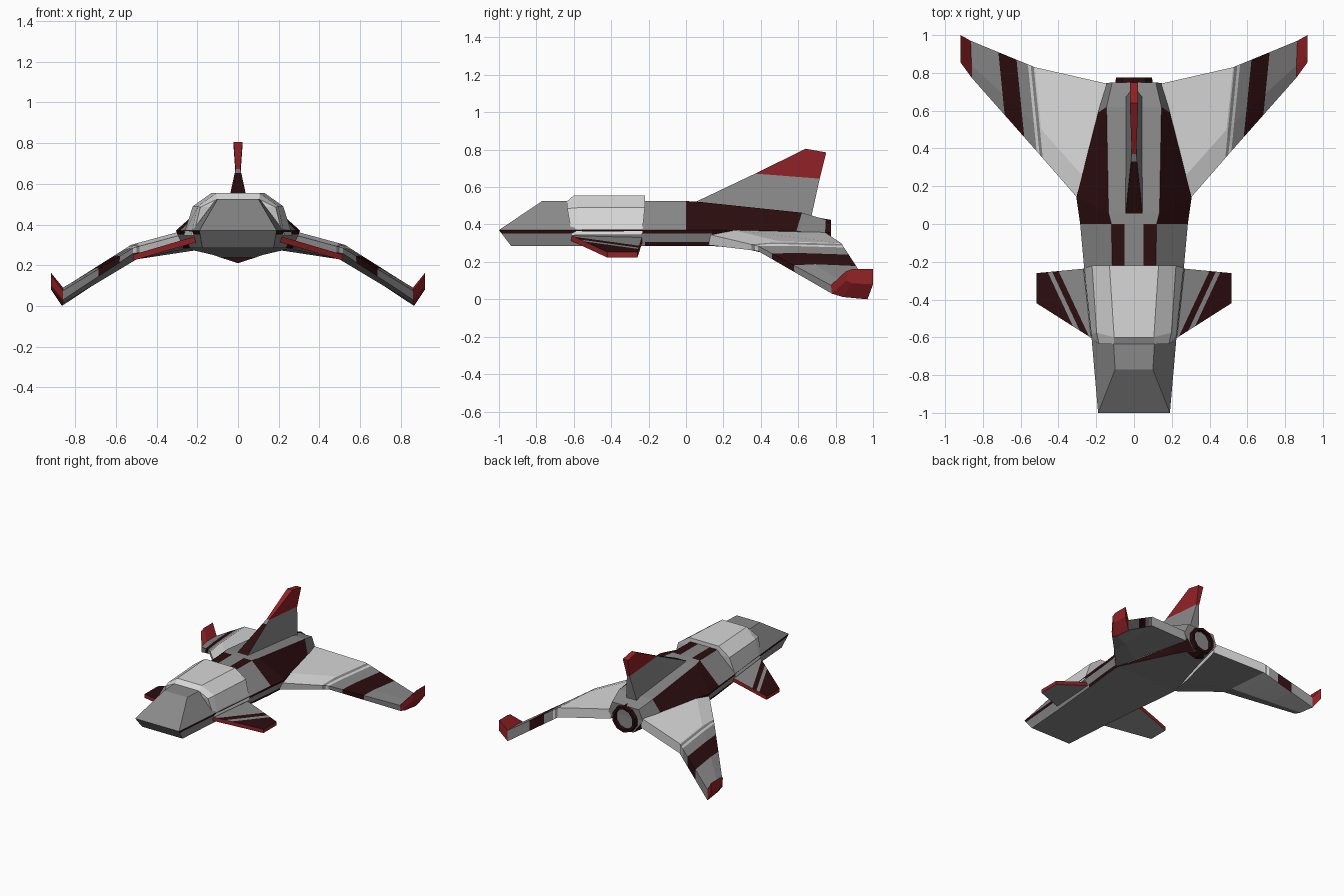
import bpy, bmesh, math
from mathutils import Vector, Matrix

if "Cube" in bpy.data.objects:
    bpy.data.objects.remove(bpy.data.objects["Cube"])


def material(name, rgb):
    m = bpy.data.materials.new(name)
    m.diffuse_color = (*rgb, 1)
    m.use_nodes = True
    m.node_tree.nodes["Principled BSDF"].inputs["Base Color"].default_value = m.diffuse_color
    return m


GREY, LIGHT, DARK, RED = range(4)
MATS = [material("hull grey", (0.25, 0.25, 0.25)),
        material("light grey", (0.68, 0.68, 0.68)),
        material("dark maroon", (0.025, 0.004, 0.005)),
        material("red", (0.30, 0.016, 0.02))]


def finish(bm, name, rule, cuts=(), mirror=False):
    """Cut colour borders, colour faces by rule(centre, normal), make the object."""
    for co, no in cuts:
        bmesh.ops.bisect_plane(bm, geom=bm.verts[:] + bm.edges[:] + bm.faces[:],
                               dist=1e-5, plane_co=co, plane_no=no)
    bmesh.ops.recalc_face_normals(bm, faces=bm.faces[:])
    for f in bm.faces:
        f.material_index = rule(f.calc_center_median(), f.normal)
    me = bpy.data.meshes.new(name)
    bm.to_mesh(me)
    bm.free()
    for m in MATS:
        me.materials.append(m)
    ob = bpy.data.objects.new(name, me)
    bpy.context.collection.objects.link(ob)
    if mirror:
        ob.modifiers.new("mirror", 'MIRROR').use_clip = False
    return ob


def loft(rings):
    """Join rings of equal, even point count and close both ends with quads."""
    bm = bmesh.new()
    vs = [[bm.verts.new(p) for p in r] for r in rings]
    n = len(rings[0])
    for a, b in zip(vs, vs[1:]):
        for i in range(n):
            j = (i + 1) % n
            bm.faces.new((a[i], a[j], b[j], b[i]))
    for r in (vs[0], vs[-1]):
        for i in range(n // 2 - 1):
            bm.faces.new((r[i], r[i + 1], r[n - 2 - i], r[n - 1 - i]))
    return bm


def both(half):
    """Half ring, bottom to top, completed with its mirror image."""
    return half + [(-x, y, z) for x, y, z in reversed(half)]


# Fuselage: wedge nose, wide middle, narrow faceted tail
hull = loft([both(h) for h in (
    [(0.175, -0.935, 0.285), (0.19, -1.0, 0.37), (0.10, -0.77, 0.525)],
    [(0.20, -0.60, 0.285), (0.225, -0.60, 0.37), (0.11, -0.60, 0.525)],
    [(0.235, -0.22, 0.285), (0.265, -0.22, 0.37), (0.115, -0.22, 0.525)],
    [(0.26, 0.0, 0.285), (0.285, 0.0, 0.37), (0.12, 0.0, 0.525)],
    [(0.27, 0.14, 0.285), (0.305, 0.14, 0.37), (0.135, 0.06, 0.522)],
    [(0.12, 0.58, 0.25), (0.19, 0.59, 0.365), (0.145, 0.62, 0.463)],
    [(0.065, 0.745, 0.23), (0.15, 0.745, 0.34), (0.115, 0.75, 0.425)])])


def hull_colour(c, n):
    if n.z > 0.93 or n.z < -0.7:
        return DARK if n.z > 0 and abs(c.x) > 0.05 and -0.25 < c.y < 0.01 else GREY
    if abs(n.y) > 0.6:
        return GREY
    if c.z > 0.37:
        return DARK if 0.0 < c.y < 0.5 else GREY
    if 0.13 < c.y < 0.6:
        return DARK
    return DARK if c.z > 0.352 or (c.z < 0.305 and c.y > -0.22) else GREY


finish(hull, "fuselage", hull_colour,
       [((0, 0, 0.352), (0, 0, 1)), ((0, 0, 0.305), (0, 0, 1)),
        ((0.05, 0, 0), (1, 0, 0)), ((-0.05, 0, 0), (1, 0, 0))])

# Cockpit cover with bevelled front
canopy = loft([both(h) for h in (
    [(0.22, -0.61, 0.345), (0.185, -0.635, 0.485), (0.105, -0.635, 0.525)],
    [(0.23, -0.585, 0.345), (0.198, -0.575, 0.49), (0.105, -0.60, 0.555)],
    [(0.268, -0.235, 0.345), (0.222, -0.22, 0.49), (0.13, -0.22, 0.555)])])
finish(canopy, "cockpit_cover", lambda c, n: LIGHT)


# Tail fin: wedge base, thin waist, flared red tip
def fin_ring(w, front, rear):
    return [(w, *front), (w, *rear), (-w, *rear), (-w, *front)]


fin = loft([fin_ring(0.045, (0.05, 0.52), (0.67, 0.44)),
            fin_ring(0.012, (0.37, 0.672), (0.715, 0.645)),
            fin_ring(0.022, (0.64, 0.805), (0.75, 0.785))])


def fin_colour(c, n):
    if c.z > 0.66 and c.y > 0.4:
        return RED
    return DARK if abs(n.x) < 0.05 and n.y < 0 and n.z > 0 and c.y < 0.33 else GREY


finish(fin, "tail_fin", fin_colour, [((0, 0.33, 0), (0, 1, 0))])

# Drooping main wings with a bevelled leading edge, kink and bent-up tip
wing = loft([
    [(0.27, 0.12, 0.29), (0.275, 0.11, 0.35), (0.25, 0.23, 0.375),
     (0.13, 0.74, 0.36), (0.13, 0.74, 0.285), (0.24, 0.30, 0.285)],
    [(0.515, 0.385, 0.258), (0.515, 0.385, 0.285), (0.49, 0.50, 0.31),
     (0.525, 0.83, 0.30), (0.525, 0.83, 0.225), (0.50, 0.50, 0.228)],
    [(0.86, 0.78, 0.03), (0.86, 0.775, 0.075), (0.86, 0.84, 0.09),
     (0.865, 0.97, 0.085), (0.865, 0.97, 0.0), (0.86, 0.84, 0.012)],
    [(0.918, 0.86, 0.10), (0.918, 0.855, 0.15), (0.918, 0.89, 0.162),
     (0.918, 1.0, 0.162), (0.918, 1.0, 0.08), (0.918, 0.89, 0.085)]])
SLANT = Vector((1, -0.1, 0))


def wing_colour(c, n):
    d = SLANT.dot(c - Vector((0, 0.65, 0)))
    if c.x > 0.86:
        return RED
    if n.z < -0.3:
        return GREY
    if d < 0.513 or 0.528 < d < 0.542:
        return LIGHT
    return DARK if 0.60 < d < 0.692 else GREY


finish(wing, "main_wings", wing_colour,
       [((d, 0.65, 0), SLANT) for d in (0.513, 0.528, 0.542, 0.60, 0.692)], mirror=True)

# Front winglets with diagonal stripes and red edges
canard = loft([
    [(0.20, -0.62, 0.315), (0.20, -0.62, 0.345), (0.20, -0.23, 0.345), (0.20, -0.23, 0.315)],
    [(0.515, -0.42, 0.223), (0.515, -0.42, 0.252), (0.515, -0.26, 0.252), (0.515, -0.26, 0.223)]])
DIAG = Vector((1, -0.467, 0))
DIAG_AT = Vector((0.45, -0.27, 0))


def canard_colour(c, n):
    if abs(n.z) < 0.6:
        return RED
    d = DIAG.dot(c - DIAG_AT)
    return DARK if n.z > 0 and (d > 0 or -0.06 < d < -0.025) else GREY


finish(canard, "front_winglets", canard_colour,
       [(DIAG_AT + Vector((d, 0, 0)), DIAG) for d in (0, -0.025, -0.06)], mirror=True)

# Engine nozzle: ten-sided ring with a recessed end
nozzle = bmesh.new()
bmesh.ops.create_cone(nozzle, cap_ends=True, segments=10, radius1=0.115, radius2=0.10, depth=0.09,
                      matrix=Matrix.Translation((0, 0.73, 0.325)) @ Matrix.Rotation(-math.pi / 2, 4, 'X'))
end = max(nozzle.faces, key=lambda f: f.calc_center_median().y)
bmesh.ops.inset_individual(nozzle, faces=[end], thickness=0.02)
inner = bmesh.ops.extrude_discrete_faces(nozzle, faces=[end])["faces"]
bmesh.ops.translate(nozzle, verts=inner[0].verts[:], vec=(0, -0.05, 0))
finish(nozzle, "engine_nozzle", lambda c, n: DARK)
